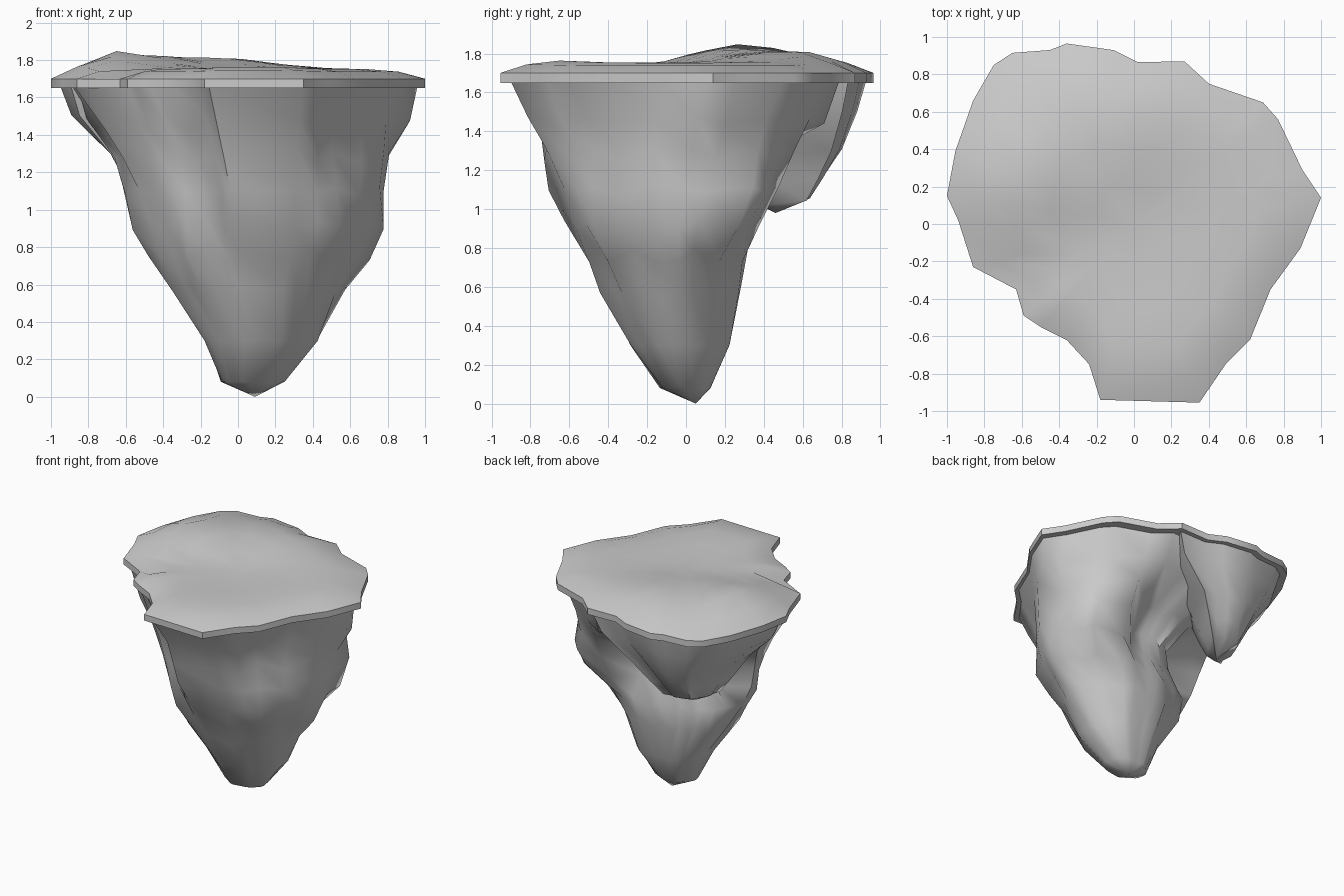
import bpy, bmesh, math

if "Cube" in bpy.data.objects:
    bpy.data.objects.remove(bpy.data.objects["Cube"])

# Plan outline of the island top, counter-clockwise
OUTLINE = [(1, .14), (.9, .29), (.77, .56), (.69, .65), (.4, .75), (.27, .87), (.02, .865),
           (-.11, .93), (-.36, .965), (-.45, .93), (-.65, .915), (-.75, .85), (-.86, .66),
           (-.955, .39), (-1, .15), (-.94, .02), (-.86, -.23), (-.63, -.35), (-.59, -.49),
           (-.5, -.55), (-.36, -.62), (-.24, -.75), (-.18, -.94), (.35, -.955),
           (.49, -.75), (.62, -.62), (.73, -.35), (.89, -.13)]


def lerp(a, b, t):
    return a + (b - a) * t


def loft(name, rings, end, angle=45):
    """Skin a stack of closed rings: flat first cap, last ring fanned to a point."""
    bm = bmesh.new()
    loops = [[bm.verts.new(p) for p in r] for r in rings]
    n = len(loops[0])
    for a, b in zip(loops, loops[1:]):
        for i in range(n):
            j = (i + 1) % n
            bm.faces.new((a[i], a[j], b[j], b[i]))
    bm.faces.new(loops[0])
    v = bm.verts.new(end)
    for i in range(n):
        bm.faces.new((loops[-1][i], loops[-1][(i + 1) % n], v))
    bmesh.ops.recalc_face_normals(bm, faces=bm.faces)
    me = bpy.data.meshes.new(name)
    bm.to_mesh(me)
    bm.free()
    ob = bpy.data.objects.new(name, me)
    bpy.context.collection.objects.link(ob)
    bpy.ops.object.select_all(action='DESELECT')
    ob.select_set(True)
    bpy.context.view_layer.objects.active = ob
    bpy.ops.object.shade_smooth_by_angle(angle=math.radians(angle))
    return ob


def bump(x, y, cx, cy, r):
    return math.exp(-((x - cx) ** 2 + (y - cy) ** 2) / r ** 2)


def ground(x, y, fade):
    h = .05 + .088 * bump(x, y, -.62, .28, .3) + .06 * bump(x, y, -.1, .5, .36)
    h += .015 * bump(x, y, .1, -.75, .3) - .12 * bump(x, y, -.6, -.27, .08)
    return 1.7 + h * fade


# Thin land slab with a gently mounded top
rings = [[(x, y, 1.65) for x, y in OUTLINE], [(x, y, 1.70) for x, y in OUTLINE]]
for s, fade in ((.86, .75), (.68, 1.05), (.45, 1), (.22, 1)):
    rings.append([(x * s, y * s, ground(x * s, y * s, fade)) for x, y in OUTLINE])
loft("land_top", rings, (0, 0, ground(0, 0, .9)), 40)

# Main hanging rock: z, x range, y range, roundness, back-left recess, recess start angle
LEVELS = [(1.66, -.93, .96, -.91, .87, .05, 1, 86),
          (1.45, -.80, .87, -.82, .71, .25, .95, 86),
          (1.28, -.68, .81, -.75, .62, .4, .62, 70),
          (1.1, -.60, .78, -.70, .52, .55, .5, 70),
          (.92, -.54, .75, -.64, .42, .65, .66, 70),
          (.76, -.48, .66, -.54, .33, .75, .9, 86),
          (.58, -.37, .54, -.46, .28, .8, 1, 86),
          (.3, -.18, .43, -.29, .23, .9, 1, 86),
          (.08, -.09, .25, -.13, .13, 1, 1, 86)]
rings = []
for k, (z, x0, x1, y0, y1, rnd, recess, start) in enumerate(LEVELS):
    ring = []
    mid = 0 < k < 7
    for i, (px, py) in enumerate(OUTLINE):
        a = math.atan2(py, px)
        deg = math.degrees(a)
        u, v = lerp(px, math.cos(a), rnd), lerp(py / .96, math.sin(a), rnd)
        f = 1
        if k:  # lumpy flanks
            f += .03 * math.sin(5 * a + 1.3 * k) + .03 * math.sin(8 * a - 1.1 * k)
        if mid:  # fuller at the back right, leaner at the front corners
            if 0 < deg < 90:
                f += (.17 if k in (3, 4) else .1) * max(0, math.cos(2 * (a - .75)))
            f -= .08 * max(0, math.sin(-a)) * abs(math.sin(2 * a))
        if start < deg < 168:
            f *= recess
        ring.append(((x0 + x1) / 2 + u * f * (x1 - x0) / 2,
                     (y0 + y1) / 2 + v * f * (y1 - y0) / 2,
                     z + (.03 * math.sin(3 * i + k) if mid else 0)))
    rings.append(ring)
loft("main_rock", rings, (.09, .05, 0), 55)

# Overhanging lump at the back left: outer face slopes in, inner edge hangs lower
arc = [(x * .95, y * .96) for x, y in OUTLINE[5:16]] + [(-.6, .05), (-.3, .18), (0, .4)]
rings = []
for z, tx, ty in ((1.66, 0, 0), (1.5, .1, .1), (1.3, .46, .28), (1.16, .62, .5), (1.06, .74, .68)):
    ring = []
    for i, (x, y) in enumerate(arc):
        p = lerp(x, -.4, tx) * (1 + .05 * tx * math.sin(4 * i))
        q = lerp(y, .5, ty) * (1 + .04 * ty * math.sin(3 * i + 1))
        ring.append((p, q, z + .25 * ty * (math.hypot(p, q) - .75)))
    rings.append(ring)
loft("overhang_rock", rings, (-.4, .46, .98), 55)
